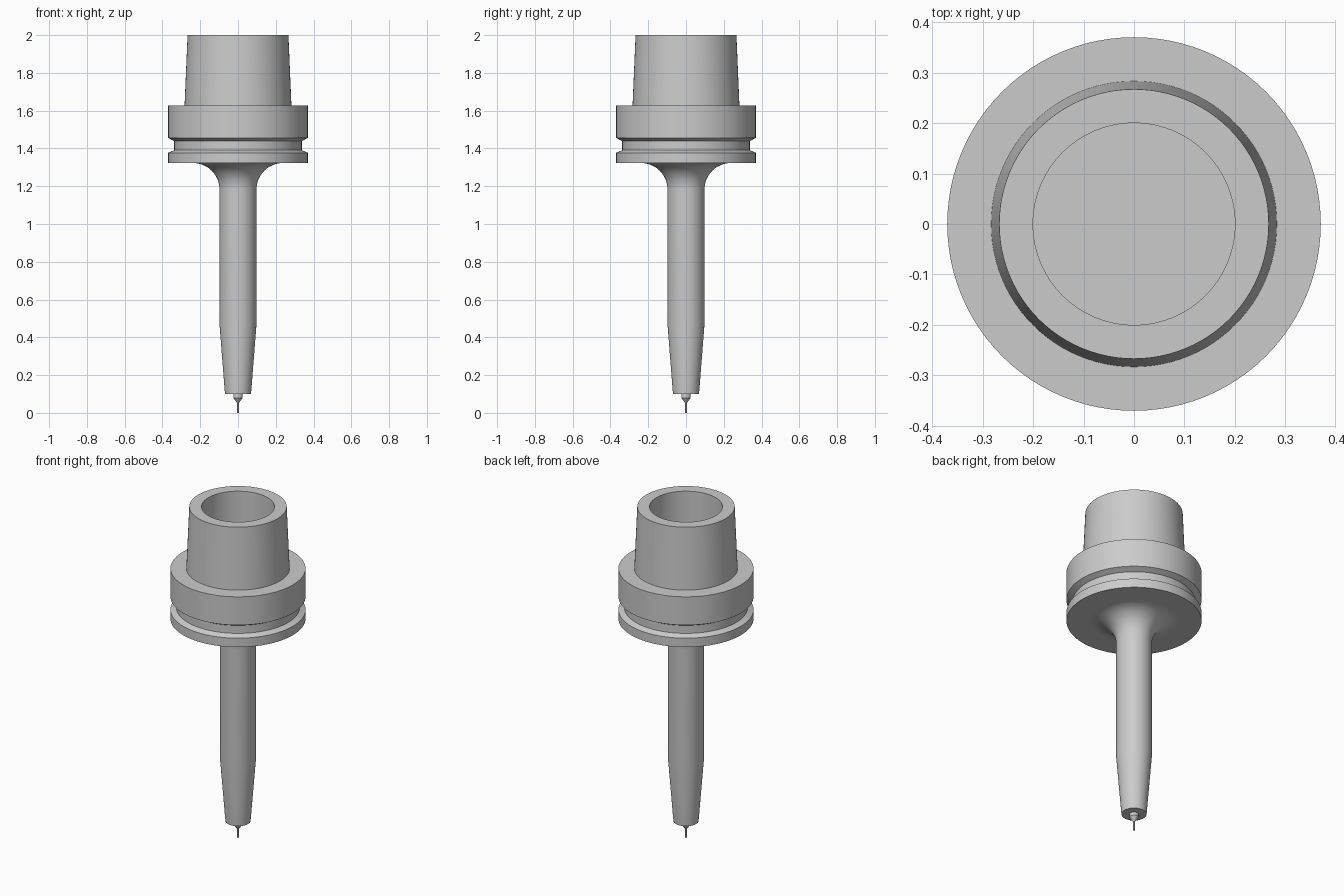
import bpy, bmesh, math

SEGMENTS = 96
cube = bpy.data.objects.get("Cube")
if cube:
    bpy.data.objects.remove(cube, do_unlink=True)

steel = bpy.data.materials.new("steel grey")
steel.use_nodes = True
grey = (0.6, 0.6, 0.6, 1)
steel.diffuse_color = grey
steel.node_tree.nodes["Principled BSDF"].inputs["Base Color"].default_value = grey


def lathe(name, profile, segments=SEGMENTS):
    """Revolve (radius, height) points, ordered from bottom to top outside, around z."""
    bm = bmesh.new()
    verts = [bm.verts.new((r, 0, z)) for r, z in profile]
    edges = [bm.edges.new(pair) for pair in zip(verts, verts[1:])]
    bmesh.ops.spin(bm, geom=verts + edges, cent=(0, 0, 0), axis=(0, 0, 1),
                   angle=2 * math.pi, steps=segments, use_duplicate=False)
    bmesh.ops.remove_doubles(bm, verts=bm.verts, dist=1e-5)
    bmesh.ops.dissolve_degenerate(bm, edges=bm.edges, dist=1e-6)
    # Face winding follows the profile direction
    bm.normal_update()
    wall = max(bm.faces, key=lambda f: f.calc_center_median().xy.length)
    centre = wall.calc_center_median()
    if wall.normal.x * centre.x + wall.normal.y * centre.y < 0:
        bmesh.ops.reverse_faces(bm, faces=bm.faces)
    mesh = bpy.data.meshes.new(name)
    bm.to_mesh(mesh)
    bm.free()
    obj = bpy.data.objects.new(name, mesh)
    bpy.context.collection.objects.link(obj)
    mesh.materials.append(steel)
    bpy.ops.object.select_all(action="DESELECT")
    obj.select_set(True)
    bpy.context.view_layer.objects.active = obj
    bpy.ops.object.shade_smooth_by_angle(angle=math.radians(20))
    return obj


# Hollow taper shank with its bore
lathe("taper_shank", [(0.283, 1.627), (0.267, 2), (0.2, 2), (0.2, 1.627), (0, 1.627)])

# Flange with gripper groove
flange_bottom, fillet, stem_radius = 1.323, 0.14, 0.098
fillet_outer = stem_radius + fillet
lathe("flange", [(fillet_outer, flange_bottom), (0.37, flange_bottom), (0.37, 1.377),
                 (0.338, 1.391), (0.338, 1.439), (0.37, 1.456), (0.37, 1.627),
                 (0.283, 1.627)])

# Tapered stem flowing into the flange through a round fillet
arc = [(fillet_outer - fillet * math.cos(a), flange_bottom - fillet + fillet * math.sin(a))
       for a in (math.pi / 2 * i / 16 for i in range(17))]
lathe("stem", [(0.025, 0.1), (0.069, 0.1), (stem_radius, 0.47)] + arc)

# Fine cutting tool in the nose
lathe("cutting_tool", [(0, 0), (0.005, 0), (0.005, 0.052), (0.025, 0.08), (0.025, 0.1)], 48)
